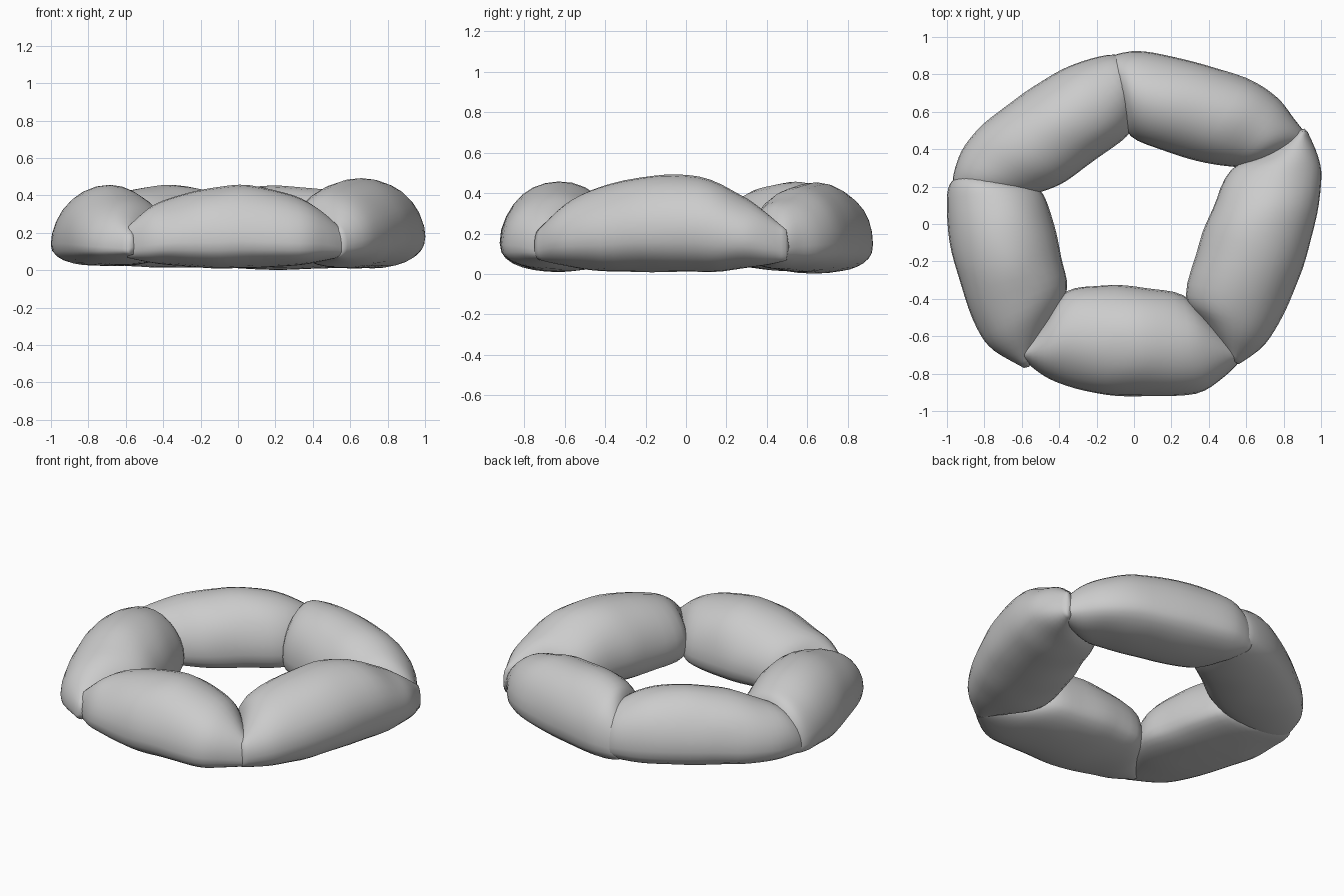
import bpy, bmesh
from math import cos, sin, tau
from mathutils import Vector, noise

if "Cube" in bpy.data.objects:
    bpy.data.objects.remove(bpy.data.objects["Cube"])

SIDES, STEPS = 28, 4


def spline(p, i, t):
    """Catmull-Rom interpolation through the stations."""
    a, b, c, d = p[max(i - 1, 0)], p[i], p[i + 1], p[min(i + 2, len(p) - 1)]
    return [0.5 * (2 * B + (C - A) * t + (2 * A - 5 * B + 4 * C - D) * t * t
                   + (3 * B - A - 3 * C + D) * t ** 3)
            for A, B, C, D in zip(a, b, c, d)]


def stone(name, stations, base, belly, flat):
    """Loft rounded sections; station = inner x, y, outer x, y, top z.
    belly = relative height of the widest level, flat = bottom exponent."""
    n = len(stations) - 1
    rows = [spline(stations, i, k / STEPS) for i in range(n) for k in range(STEPS)]
    rows.append(stations[-1])
    bm = bmesh.new()
    rings = []
    for ix, iy, ox, oy, top in rows:
        bottom = base + max(0, 0.45 - top) * 0.25
        mid = bottom + (top - bottom) * belly
        ring = []
        for k in range(SIDES):
            a = tau * k / SIDES
            u = 0.5 + 0.5 * cos(a)
            s = sin(a)
            z = mid + (top - mid) * s if s > 0 else mid - (mid - bottom) * (-s) ** flat
            co = Vector((ix + (ox - ix) * u, iy + (oy - iy) * u, z))
            wobble = noise.noise_vector(co * 5) * 0.006
            ring.append(bm.verts.new(co + wobble))
        rings.append(ring)
    for r0, r1 in zip(rings, rings[1:]):
        for k in range(SIDES):
            j = (k + 1) % SIDES
            bm.faces.new((r0[k], r0[j], r1[j], r1[k]))
    # end caps, slightly bulged
    for ring, inner in ((rings[0], rings[1]), (rings[-1], rings[-2])):
        mean = sum((v.co for v in ring), Vector()) / SIDES
        back = sum((v.co for v in inner), Vector()) / SIDES
        c = bm.verts.new(mean + (mean - back).normalized() * 0.015)
        for k in range(SIDES):
            bm.faces.new((ring[k], ring[(k + 1) % SIDES], c))
    bmesh.ops.recalc_face_normals(bm, faces=bm.faces)
    for f in bm.faces:
        f.smooth = True
    me = bpy.data.meshes.new(name)
    bm.to_mesh(me)
    bm.free()
    bpy.context.collection.objects.link(bpy.data.objects.new(name, me))


# five overlapping segments of the ring
stone("front_segment", [
    (-.59, -.66, -.59, -.73, .23), (-.48, -.52, -.48, -.81, .33),
    (-.36, -.36, -.36, -.86, .385), (-.15, -.33, -.15, -.915, .44),
    (.05, -.34, .08, -.92, .455), (.26, -.38, .33, -.91, .40),
    (.40, -.50, .48, -.82, .32), (.56, -.66, .57, -.73, .21)], .012, .32, .75)
stone("right_segment", [
    (.50, -.70, .56, -.75, .22), (.36, -.52, .70, -.64, .35),
    (.28, -.38, .80, -.48, .43), (.35, -.10, .90, -.24, .485),
    (.42, .08, .98, .05, .48), (.52, .29, 1.0, .25, .39),
    (.70, .38, .98, .37, .32), (.88, .50, .93, .49, .22)], .01, .42, .85)
stone("back_right_segment", [
    (.80, .38, .92, .48, .22), (.62, .31, .86, .56, .33),
    (.50, .31, .77, .67, .38), (.34, .34, .60, .78, .43),
    (.16, .39, .30, .87, .45), (-.02, .47, .06, .92, .43),
    (-.07, .62, -.06, .915, .37), (-.12, .80, -.14, .89, .25)], .004, .34, .75)
stone("back_left_segment", [
    (-.90, .12, -.97, .17, .20), (-.68, .13, -.96, .29, .32),
    (-.50, .17, -.90, .43, .38), (-.36, .23, -.76, .57, .43),
    (-.20, .35, -.54, .73, .455), (-.04, .47, -.34, .85, .43),
    (.02, .60, -.14, .905, .36), (.00, .78, -.04, .89, .25)], .015, .34, .75)
stone("left_segment", [
    (-.84, .28, -.94, .26, .24), (-.62, .23, -.985, .21, .35),
    (-.50, .18, -1.0, .10, .40), (-.43, .00, -.985, -.10, .45),
    (-.39, -.18, -.93, -.32, .445), (-.36, -.35, -.84, -.56, .38),
    (-.44, -.54, -.75, -.68, .30), (-.54, -.73, -.59, -.77, .19)], .02, .28, .72)
